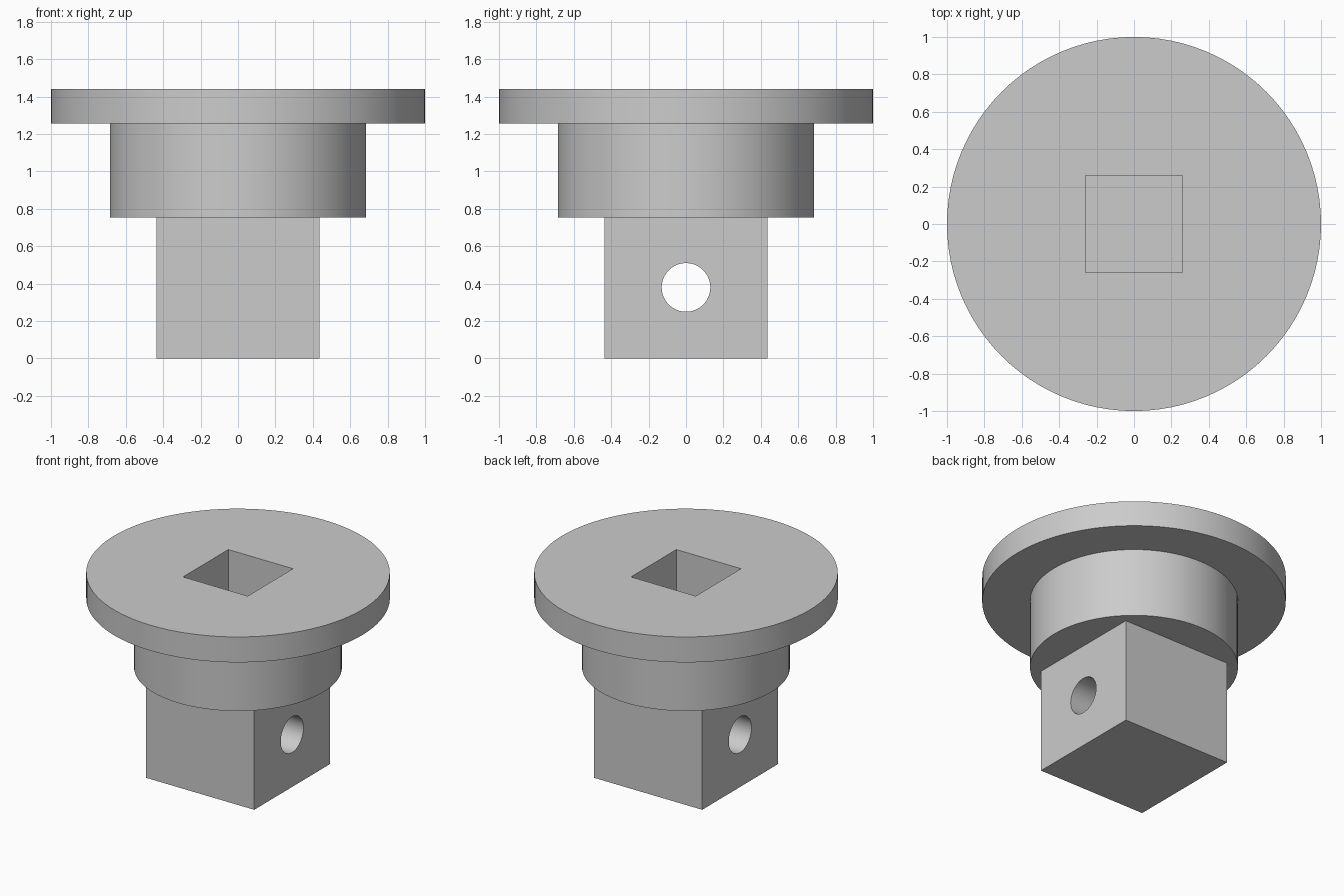
import bpy
import math

default = bpy.data.objects.get("Cube")
if default:
    bpy.data.objects.remove(default, do_unlink=True)

STUB_TOP, BODY_TOP, TOP = 0.755, 1.255, 1.44

grey = bpy.data.materials.new("plain_grey")
grey.use_nodes = True
grey.diffuse_color = (0.6, 0.6, 0.6, 1)
grey.node_tree.nodes["Principled BSDF"].inputs["Base Color"].default_value = (0.6, 0.6, 0.6, 1)


def finish(name):
    obj = bpy.context.object
    obj.name = name
    obj.data.materials.append(grey)
    return obj


def cylinder(name, radius, low, high, sides=96):
    bpy.ops.mesh.primitive_cylinder_add(vertices=sides, radius=radius, depth=high - low,
                                        location=(0, 0, (low + high) / 2))
    return finish(name)


def square_bar(name, width, low, high):
    bpy.ops.mesh.primitive_cube_add(size=1, location=(0, 0, (low + high) / 2))
    obj = finish(name)
    obj.scale = (width, width, high - low)
    return obj


def boolean(target, other, operation):
    mod = target.modifiers.new(operation.title(), 'BOOLEAN')
    mod.object = other
    mod.operation = operation
    mod.solver = 'EXACT'
    bpy.context.view_layer.objects.active = target
    bpy.ops.object.modifier_apply(modifier=mod.name)
    bpy.data.objects.remove(other, do_unlink=True)


# Round flange joined to the hub, overlapping slightly for a clean union
adapter = cylinder("flanged_square_adapter", 1.0, BODY_TOP, TOP)
boolean(adapter, cylinder("hub", 0.685, STUB_TOP, BODY_TOP + 0.05), 'UNION')

# Square drive stub below the hub
boolean(adapter, square_bar("drive_stub", 0.87, 0, STUB_TOP + 0.05), 'UNION')

# Square socket sunk from the top to the underside of the hub
boolean(adapter, square_bar("socket_cutter", 0.52, STUB_TOP, TOP + 0.1), 'DIFFERENCE')

# Pin hole running sideways through the stub
pin = cylinder("pin_hole_cutter", 0.13, -0.6, 0.6, 64)
pin.rotation_euler = (0, math.pi / 2, 0)
pin.location = (0, 0, 0.38)
boolean(adapter, pin, 'DIFFERENCE')

# Smooth round walls with crisp edges
bpy.ops.object.select_all(action='DESELECT')
adapter.select_set(True)
bpy.context.view_layer.objects.active = adapter
bpy.ops.object.shade_smooth_by_angle(angle=math.radians(30))
